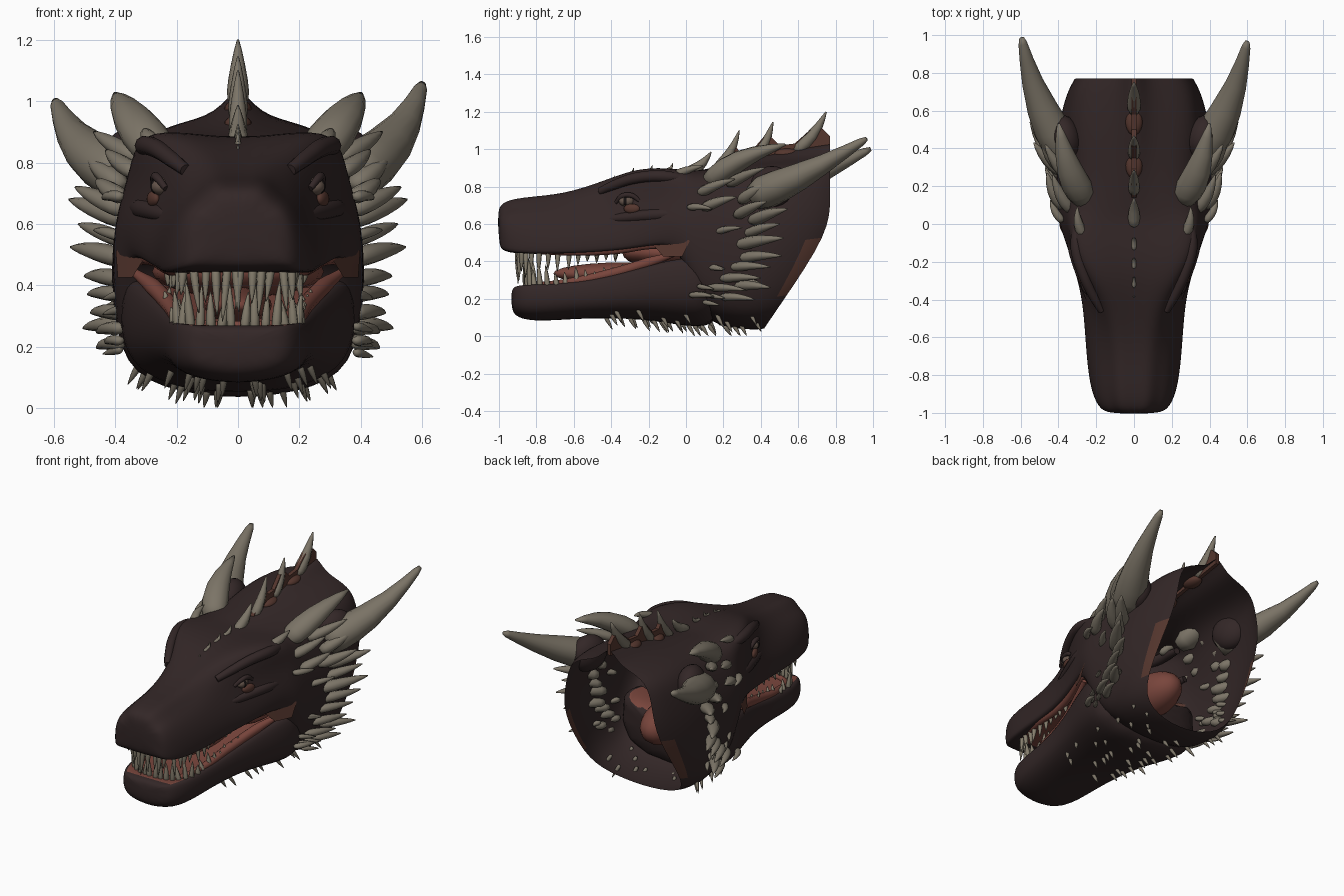
import bpy, bmesh, math, random
from mathutils import Vector, Matrix

if "Cube" in bpy.data.objects:
    bpy.data.objects.remove(bpy.data.objects["Cube"])
random.seed(4)

def mat(name, c):
    m = bpy.data.materials.new(name)
    m.diffuse_color = (*c, 1)
    m.use_nodes = True
    m.node_tree.nodes["Principled BSDF"].inputs["Base Color"].default_value = m.diffuse_color
    return m

SKIN = mat("dark_skin", (0.033, 0.020, 0.020))
HORN = mat("horn_bone", (0.20, 0.175, 0.135))
TOOTH = mat("tooth_bone", (0.24, 0.21, 0.155))
FLESH = mat("mouth_red", (0.19, 0.06, 0.045))
WEB = mat("brown_membrane", (0.09, 0.037, 0.027))
EYE = mat("eye_brown", (0.13, 0.09, 0.07))
BLACK = mat("pupil_black", (0.008, 0.006, 0.006))

def finish(name, bm, mats, smooth=True, subsurf=0):
    me = bpy.data.meshes.new(name)
    bmesh.ops.recalc_face_normals(bm, faces=bm.faces)
    for f in bm.faces:
        f.smooth = smooth
    bm.to_mesh(me)
    bm.free()
    for m in mats:
        me.materials.append(m)
    ob = bpy.data.objects.new(name, me)
    bpy.context.collection.objects.link(ob)
    if subsurf:
        ob.modifiers.new("smooth", 'SUBSURF').levels = subsurf
        ob.modifiers["smooth"].render_levels = subsurf
    return ob

def loft(name, halves, mats, rule, cap_end=False):
    """Skin half sections (top centre to bottom centre), mirrored in x."""
    bm = bmesh.new()
    rings = []
    for h in halves:
        full = h + [(-x, y, z) for x, y, z in h[-2:0:-1]]
        rings.append([bm.verts.new(p) for p in full])
    n = len(rings[0])
    for i in range(len(rings) - 1):
        for k in range(n):
            f = bm.faces.new((rings[i][k], rings[i][(k + 1) % n], rings[i + 1][(k + 1) % n], rings[i + 1][k]))
            f.material_index = rule(i, min(k, n - 1 - k))
    bm.faces.new(rings[0])
    if cap_end:
        bm.faces.new(rings[-1])
    return finish(name, bm, mats, subsurf=2)

def spike(bm, base, tip, r, flat=1.0, bend=(0, 0, 0), n=8,
          prof=((-.08, .6), (.05, .95), (.2, 1), (.42, .88), (.65, .64), (.85, .37), (1, .1))):
    base, tip, bend = Vector(base), Vector(tip), Vector(bend)
    q = (tip - base).to_track_quat('Z', 'Y')
    rings = []
    for t, k in prof:
        c = base.lerp(tip, t) + bend * math.sin(math.pi * max(t, 0))
        rings.append([bm.verts.new(c + q @ Vector((r * k * math.cos(a), r * k * flat * math.sin(a), 0)))
                      for a in (2 * math.pi * j / n for j in range(n))])
    for a, b in zip(rings, rings[1:]):
        for j in range(n):
            bm.faces.new((a[j], a[(j + 1) % n], b[(j + 1) % n], b[j]))
    bm.faces.new(rings[0])
    bm.faces.new(rings[-1])

def blob(name, c, s, m, mirror=True, rot=0):
    bm = bmesh.new()
    for sx in ((1, -1) if mirror else (1,)):
        M = Matrix.Translation((c[0] * sx, c[1], c[2])) @ Matrix.Rotation(rot * sx, 4, 'Z') @ Matrix.Diagonal((*s, 1))
        bmesh.ops.create_uvsphere(bm, u_segments=20, v_segments=12, radius=1, matrix=M)
    return finish(name, bm, [m])

def tube(name, paths, m):
    """Tapered tubes; points are (x, y, z, radius)."""
    cu = bpy.data.curves.new(name, 'CURVE')
    cu.dimensions, cu.bevel_depth, cu.bevel_resolution = '3D', 1, 3
    cu.resolution_u, cu.use_fill_caps = 6, True
    for pts in paths:
        sp = cu.splines.new('BEZIER')
        sp.bezier_points.add(len(pts) - 1)
        for b, p in zip(sp.bezier_points, pts):
            b.co, b.radius = p[:3], p[3]
            b.handle_left_type = b.handle_right_type = 'AUTO'
    cu.materials.append(m)
    bpy.context.collection.objects.link(bpy.data.objects.new(name, cu))

def flip(pts):
    return [(-p[0], *p[1:]) for p in pts]

# Skull and upper jaw: y top, y bottom, z bottom, z widest, z top, widths bottom/mid/top, brow lift
skull = [(-1.01, -1.0, .49, .58, .68, .12, .14, .09, 0), (-.97, -.98, .455, .58, .725, .19, .19, .12, 0),
         (-.85, -.86, .44, .56, .745, .24, .23, .135, 0), (-.65, -.65, .44, .55, .76, .26, .25, .14, 0),
         (-.45, -.45, .45, .56, .825, .27, .265, .16, .02), (-.3, -.3, .465, .58, .875, .30, .295, .25, .055),
         (-.15, -.15, .49, .61, .89, .34, .35, .335, .06), (0, -.03, .48, .60, .88, .37, .40, .35, .045),
         (.07, .06, .09, .55, .885, .39, .42, .33, .01), (.25, .22, .035, .52, .90, .40, .42, .30, 0),
         (.5, .33, .025, .52, .925, .40, .425, .33, 0), (.7, .39, .025, .55, .93, .375, .37, .31, 0),
         (.77, .41, .03, .56, .93, .36, .33, .27, 0)]
halves = []
for yt, yb, zb, zm, zt, wb, wm, wt, br in skull:
    ridge = .2 * max(0, yt - .1)
    rear = zb < .3
    d = .27 * (zm - zb) if rear else 0
    pts = [(0, zt + ridge), (wt * .25, zt + .22 * ridge), (wt * .65, zt + br * .3), (wt, zt - .05 + br),
           (wt * .45 + wm * .55 - br * .5, (zt + zm) / 2), (wm, zm), (wb, zb + d),
           (wb * (.66 if rear else .9), zb + d * .25), (0, zb if rear else zb + (.03 if yt > -.8 else -.005))]
    h = []
    for x, z in pts:
        f = min(1, max(0, (z - zb) / (.56 - zb))) if rear else min(1, (z - zb) / (zt - zb))
        h.append((x, yb + (yt - yb) * f, z))
    halves.append(h)
loft("skull", halves, [SKIN, FLESH, WEB],
     lambda i, k: 1 if k >= 7 and 2 <= i < 8 else 2 if i == 11 and k == 5 else 0)

# Lower jaw: y, z bottom, z top, half width, floor depth
jaw = [(-.935, .14, .25, .12, 0), (-.905, .095, .275, .18, 0), (-.8, .075, .28, .225, .02), (-.6, .09, .29, .24, .04),
       (-.4, .095, .325, .265, .04), (-.2, .085, .385, .32, .04), (0, .05, .43, .385, .04), (.2, .04, .43, .39, .04)]
loft("lower_jaw", [[(0, y, t - d), (w * .75, y, t - d * .7), (w * .86, y, t), (w * .98, y, t - .01),
                    (w * 1.02, y, b + (t - b) * .5), (w * .88, y, b + (t - b) * .2), (w * .5, y, b + .01), (0, y, b)]
                   for y, b, t, w, d in jaw], [SKIN, FLESH], lambda i, k: 1 if k < 2 and i > 0 else 0, True)

# Gums, tongue, throat and mouth-corner membranes
up = [(0, -.84, .458, .016), (.13, -.82, .456, .016), (.2, -.68, .452, .02), (.228, -.4, .46, .025),
      (.295, -.15, .49, .024), (.335, -.04, .475, .012)]
low = [(0, -.83, .268, .016), (.13, -.8, .27, .018), (.185, -.65, .284, .022), (.22, -.4, .334, .028),
       (.275, -.2, .394, .028), (.335, -.06, .44, .014)]
for nm, p in (("upper_gum", up), ("lower_gum", low)):
    tube(nm, [flip(p)[:0:-1] + p], FLESH)
blob("tongue", (0, -.33, .335), (.11, .38, .06), FLESH, False)
blob("mouth_lining", (0, -.1, .445), (.28, .24, .085), FLESH, False)
blob("throat", (0, .16, .36), (.13, .24, .13), FLESH, False)
bm = bmesh.new()
for s in (1, -1):
    c = [(.295, -.19, .505), (.368, -.03, .54), (.398, .02, .51), (.392, -.02, .425), (.345, -.12, .425)]
    out = [bm.verts.new((s * x, y, z)) for x, y, z in c]
    hub = bm.verts.new((s * .37, -.05, .475))
    for a, b in zip(out, out[1:] + out[:1]):
        bm.faces.new((a, b, hub))
finish("mouth_corner", bm, [WEB])

# Brow ridges, cheek ridges and horn collars
brow = [(.17, -.46, .775, .02), (.215, -.38, .81, .026), (.265, -.27, .845, .03), (.305, -.12, .855, .032), (.29, .05, .83, .02)]
cheek = [(.2, -.47, .62, .02), (.258, -.32, .635, .028), (.31, -.15, .65, .035), (.35, .05, .66, .02)]
for nm, p in (("brow_ridge", brow), ("cheek_ridge", cheek)):
    tube(nm, [p, flip(p)], SKIN)
blob("horn_collar", (.36, .46, .8), (.08, .12, .11), SKIN, rot=-.3)

# Eyes with pupils, lids and a lower patch
blob("eye", (.247, -.315, .722), (.035, .045, .03), EYE, rot=.3)
blob("pupil", (.272, -.325, .722), (.013, .013, .022), BLACK)
blob("eye_patch", (.276, -.29, .682), (.018, .045, .026), WEB, rot=-.3)
lid = [(.235, -.375, .715, .01), (.262, -.34, .75, .014), (.272, -.29, .752, .014), (.275, -.25, .725, .01)]
tube("eyelid", [lid, flip(lid)], SKIN)

# Teeth following the jaw curve
bm = bmesh.new()
rows = [(.018, -.895), (.05, -.89), (.085, -.885), (.12, -.872), (.15, -.85), (.178, -.82), (.19, -.78), (.197, -.73),
        (.2, -.68), (.203, -.62), (.206, -.57), (.21, -.52), (.214, -.47), (.22, -.42), (.226, -.37)]
for s in (1, -1):
    for i, (x, y) in enumerate(rows):
        k = max(.35, 1 - .05 * i) * random.uniform(.65, 1.05)
        lean = random.uniform(-.02, .02)
        x2 = x - .008 + random.uniform(-.008, .008)
        spike(bm, (s * x2, y - .005, .46), (s * x2 + lean, y - .008, .46 - .185 * k), .015, n=6)
        k = max(.4, 1 - .05 * i) * random.uniform(.6, 1.1)
        zl = .27 + .12 * max(0, (y + .7) / .5) ** 1.3
        spike(bm, (s * (x + .004), y + .04, zl - .01), (s * x - lean, y + .03, zl + .16 * k), .016, n=6)
finish("teeth", bm, [TOOTH])

# Main horns, swept back
bm = bmesh.new()
long = ((-.1, .8), (0, 1), (.15, .97), (.35, .82), (.6, .57), (.8, .38), (.95, .24), (1, .13))
for s, tip in ((1, (.6, .965, 1.055)), (-1, (-.595, .985, 1.0))):
    spike(bm, (s * .39, .42, .77), tip, .1, .9, (s * .025, -.01, -.02), 14, long)
    spike(bm, (s * .27, .14, .84), (s * .4, .53, 1.025), .078, .8, (s * .015, -.02, .02), 12)
finish("main_horns", bm, [HORN])

# Cheek and crown spikes: base y, z, tip y, z, tip x, radius
side = [(-.06, .86, .09, .91, .3, .028), (.08, .77, .26, .84, .43, .034), (.1, .69, .27, .745, .46, .034),
        (.02, .69, .14, .68, .44, .022), (.24, .82, .42, .90, .47, .036), (.3, .73, .45, .82, .49, .04),
        (.28, .65, .43, .72, .53, .038), (.36, .62, .54, .68, .55, .042), (.33, .55, .5, .60, .52, .033),
        (.29, .49, .52, .525, .545, .04), (.3, .42, .51, .43, .5, .034), (.25, .37, .45, .37, .49, .03),
        (.2, .31, .4, .31, .48, .03), (.28, .27, .45, .26, .505, .032), (.14, .26, .32, .245, .46, .026),
        (.2, .21, .37, .195, .46, .026), (.03, .22, .15, .21, .43, .02), (.17, .56, .3, .58, .47, .022)]
bm = bmesh.new()
for s in (1, -1):
    for by, bz, ty, tz, tx, r in side:
        bx = (.27 if by < 0 else .34) if bz > .75 else .385
        spike(bm, (s * bx, by, bz), (s * tx, ty, tz), r, .85, (s * .012, 0, .006))
    # small cheek thorns
    for i in range(9):
        y, z = random.uniform(.06, .34), random.uniform(.17, .4)
        spike(bm, (s * .385, y, z), (s * .44, y + .08, z - .015), .015, n=6)
finish("side_spikes", bm, [HORN])

# Thorns under the jaw
bm = bmesh.new()
for s in (1, -1):
    for i in range(19):
        y = -.43 + .82 * (i + random.random()) / 19
        x = random.uniform(.04, .2 + .17 * (y + .45) / .85)
        z = .10 - .05 * min(1, max(0, (y + .3) / .4)) + .9 * x * x
        spike(bm, (s * x, y, z), (s * x * 1.12, y + .035, max(.002, z - .065)), .012, n=6)
finish("chin_thorns", bm, [HORN])

# Crest spikes along the midline
bm = bmesh.new()
for y, z, ty, tz, r in ((-.43, .82, -.38, .86, .011), (-.33, .86, -.28, .9, .012), (-.23, .875, -.18, .915, .013),
                        (-.13, .88, -.07, .925, .015), (0, .87, .135, .985, .032), (.17, .9, .285, 1.1, .03),
                        (.36, .95, .465, 1.145, .032), (.6, 1.0, .75, 1.2, .036)):
    spike(bm, (0, y, z), (0, ty, tz), r, 1, (0, .012, -.012))
finish("crest_spikes", bm, [HORN])

# Webbing between the crest spikes, with scalloped top
bm = bmesh.new()
edge = [(.14, .9), (.2, .97), (.25, 1.03), (.29, .985), (.35, .99), (.41, 1.06), (.45, 1.07), (.5, 1.02),
        (.58, 1.03), (.65, 1.09), (.7, 1.13), (.74, 1.1), (.77, 1.07), (.77, 1.0), (.4, .94)]
f = bm.faces.new([bm.verts.new((-.012, y, z)) for y, z in edge])
r = bmesh.ops.extrude_face_region(bm, geom=[f])
bmesh.ops.translate(bm, vec=(.024, 0, 0), verts=[v for v in r["geom"] if isinstance(v, bmesh.types.BMVert)])
finish("crest_web", bm, [WEB], smooth=False)
for i, (y, z) in enumerate(((.31, .925), (.54, .975))):
    blob("crest_patch_%d" % i, (0, y, z), (.045, .07, .03), WEB, False)
